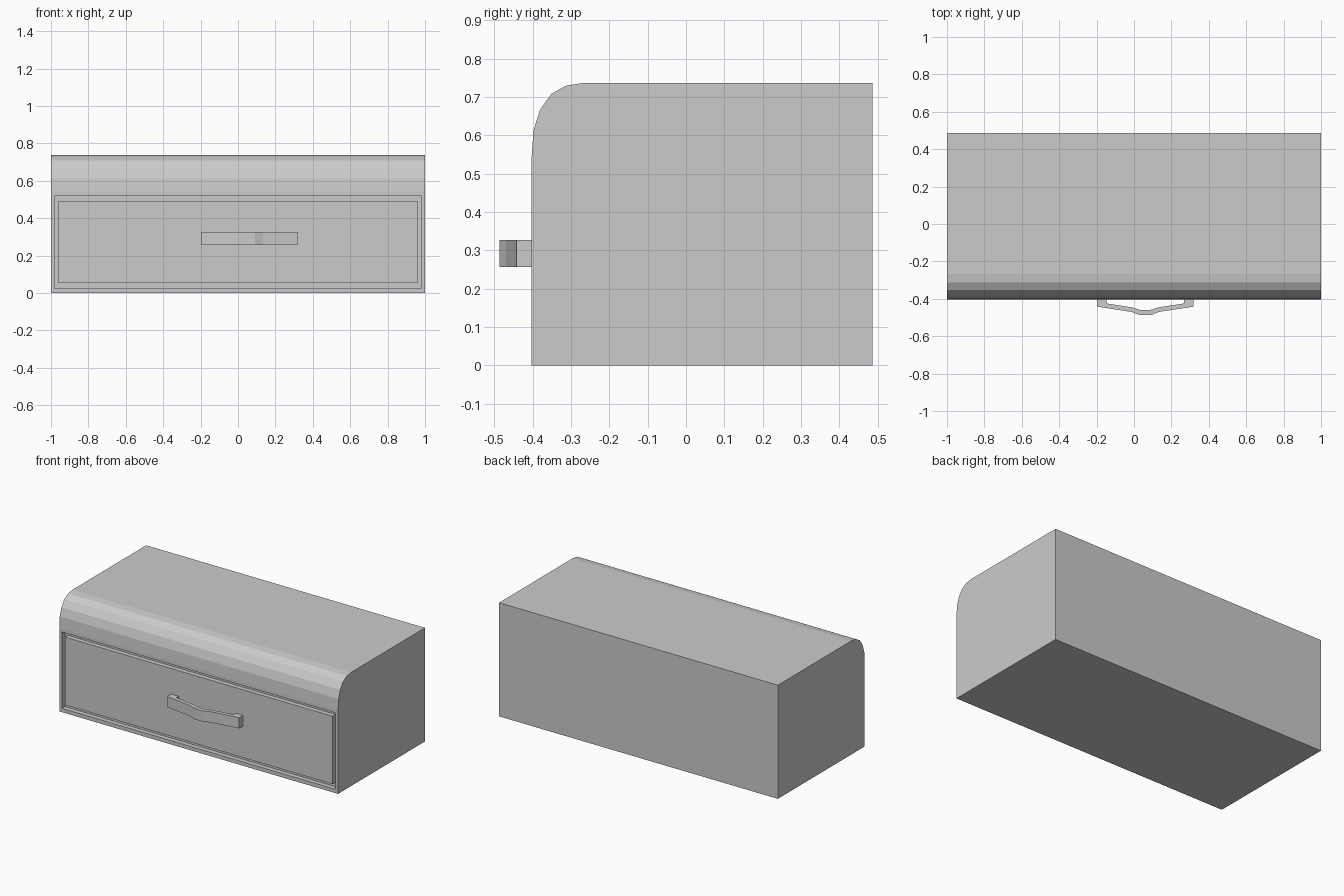
import bpy
import bmesh
from mathutils import Vector

if "Cube" in bpy.data.objects:
    bpy.data.objects.remove(bpy.data.objects["Cube"])


def prism(name, points, direction):
    """Extrude a closed outline of 3D points into a solid."""
    bm = bmesh.new()
    face = bm.faces.new([bm.verts.new(p) for p in points])
    ext = bmesh.ops.extrude_face_region(bm, geom=[face], use_keep_orig=True)
    verts = [g for g in ext["geom"] if isinstance(g, bmesh.types.BMVert)]
    bmesh.ops.translate(bm, verts=verts, vec=Vector(direction))
    bmesh.ops.recalc_face_normals(bm, faces=bm.faces)
    mesh = bpy.data.meshes.new(name)
    bm.to_mesh(mesh)
    bm.free()
    obj = bpy.data.objects.new(name, mesh)
    bpy.context.collection.objects.link(obj)
    return obj


def box(name, x0, x1, y0, y1, z0, z1):
    outline = [(x0, y0, z0), (x1, y0, z0), (x1, y1, z0), (x0, y1, z0)]
    return prism(name, outline, (0, 0, z1 - z0))


FRONT, BACK = -0.403, 0.487
GROOVE = 0.03

# Cabinet body: side profile with a faceted rounded top front edge
profile = [(BACK, 0), (BACK, 0.737), (-0.268, 0.737), (-0.313, 0.73),
           (-0.352, 0.708), (-0.381, 0.667), (-0.398, 0.613),
           (FRONT, 0.54), (FRONT, 0)]
body = prism("cabinet_body", [(-1, y, z) for y, z in profile], (2, 0, 0))

# Recess in the front that holds the drawer
cutter = box("drawer_recess_cutter", -0.98, 0.98,
             FRONT - 0.05, FRONT + GROOVE, 0.025, 0.52)
cutter.hide_render = True
cutter.hide_viewport = True
cut = body.modifiers.new("drawer_recess", 'BOOLEAN')
cut.operation = 'DIFFERENCE'
cut.solver = 'EXACT'
cut.object = cutter

# Drawer front, flush with the body, leaving a narrow groove around it
box("drawer_front", -0.96, 0.96, FRONT, FRONT + GROOVE, 0.053, 0.493)

# Bowed handle: half outline (offset from handle centre, y), mirrored
CENTRE = 0.06
outer = [(0.258, FRONT), (0.258, -0.442), (0.073, -0.47), (0.03, -0.487)]
inner = [(0.025, -0.46), (0.068, -0.446), (0.206, -0.425), (0.206, FRONT)]


def mirrored(half):
    return half + [(-x, y) for x, y in reversed(half)]


outline = mirrored(outer) + [(-x, y) for x, y in mirrored(inner[::-1])]
prism("drawer_handle", [(CENTRE + x, y, 0.257) for x, y in outline], (0, 0, 0.07))
